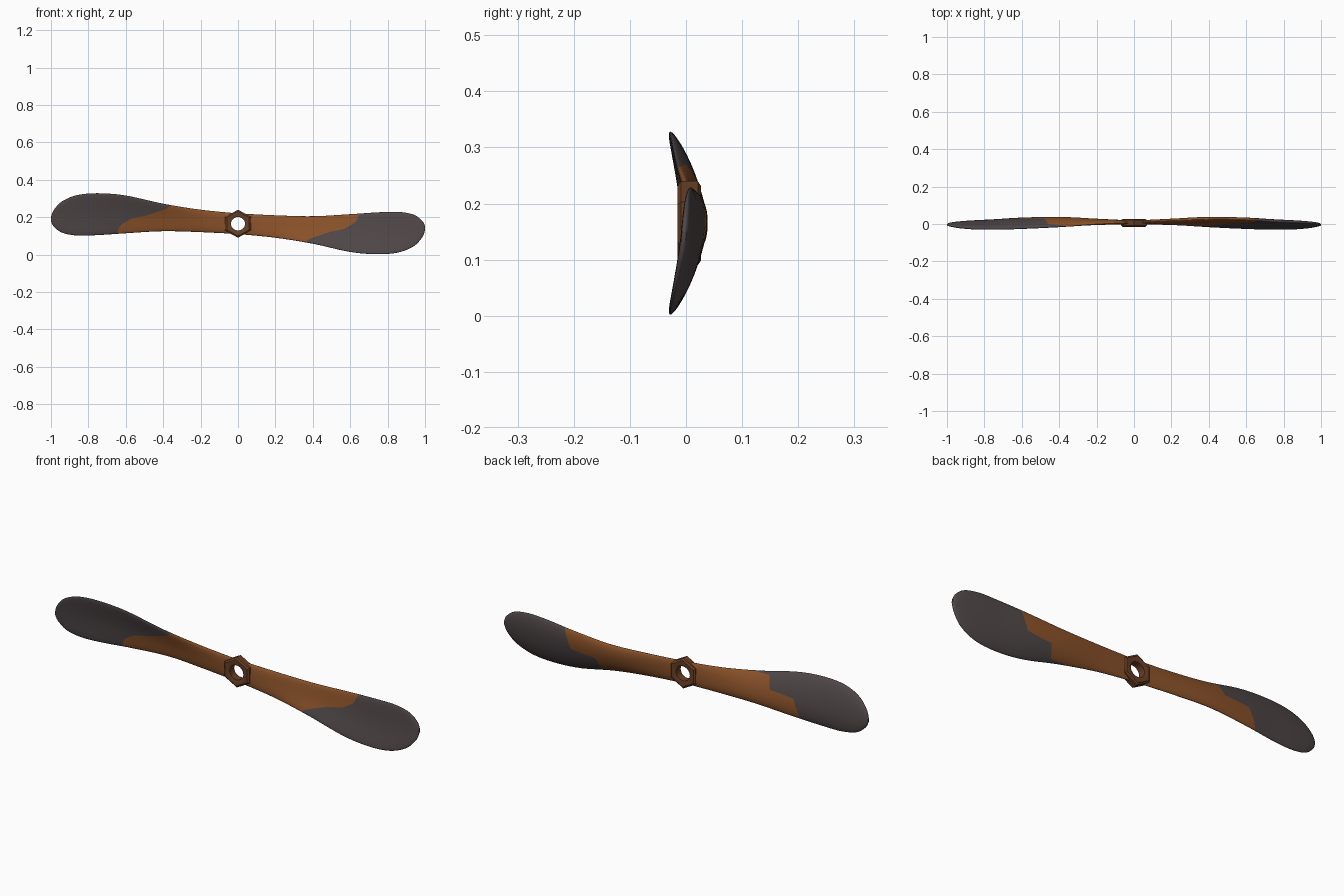
import bpy, bmesh, math
from mathutils import Vector

if "Cube" in bpy.data.objects:
    bpy.data.objects.remove(bpy.data.objects["Cube"])

MID_Z = 0.165


def material(name, rgb):
    m = bpy.data.materials.new(name)
    m.diffuse_color = (*rgb, 1)
    m.use_nodes = True
    m.node_tree.nodes["Principled BSDF"].inputs["Base Color"].default_value = m.diffuse_color
    return m


wood = material("brown wood", (0.26, 0.085, 0.023))
dark = material("dark grey paint", (0.08, 0.063, 0.065))
hub_mat = material("dark brown hub", (0.14, 0.05, 0.018))

# Blade stations: x, bottom z, top z, bottom y, top y, camber, thickness
STATIONS = [
    (0.00, .110, .220, .008, .008, .000, .022),
    (0.20, .090, .210, .000, .018, .004, .026),
    (0.40, .058, .205, -.014, .026, .012, .029),
    (0.60, .014, .216, -.024, .022, .014, .029),
    (0.75, .002, .226, -.028, .012, .014, .028),
    (0.86, .012, .228, -.026, .007, .012, .026),
    (0.94, .045, .213, -.019, .003, .008, .022),
    (0.985, .092, .180, -.010, .000, .003, .016),
    (1.00, .130, .152, -.005, -.003, .000, .008),
]
# Paint edge: (chord fraction from bottom to top, x)
FRONT_EDGE = [(0, .36), (.15, .38), (.32, .43), (.49, .49), (.61, .57), (.79, .63), (1, .65)]
BACK_EDGE = [(0, .36), (.08, .46), (.46, .48), (.54, .61), (1, .65)]


def station(u):
    """Smooth spline through the stations."""
    last = len(STATIONS) - 1
    i = min(int(u), last - 1)
    t = u - i
    p0, p1, p2, p3 = (STATIONS[min(max(k, 0), last)] for k in (i - 1, i, i + 1, i + 2))
    return [0.5 * (2 * b + (c - a) * t + (2 * a - 5 * b + 4 * c - d) * t * t
                   + (3 * b - a - 3 * c + d) * t ** 3)
            for a, b, c, d in zip(p0, p1, p2, p3)]


def lerp(table, s):
    for (s0, v0), (s1, v1) in zip(table, table[1:]):
        if s <= s1:
            return v0 + (v1 - v0) * (s - s0) / (s1 - s0)
    return table[-1][1]


def u_at(x):
    lo, hi = 0.0, len(STATIONS) - 1.0
    for _ in range(30):
        mid = (lo + hi) / 2
        lo, hi = (mid, hi) if station(mid)[0] < x else (lo, mid)
    return lo


def blade_point(u, s, side):
    x, zb, zt, yb, yt, camber, thick = station(u)
    half = thick / 2 * math.sqrt(max(0, 1 - abs(2 * s - 1) ** 2.6))
    y = yb + (yt - yb) * s + camber * 4 * s * (1 - s) + side * half
    return Vector((x, y, zb + (zt - zb) * s))


# Both blades: rows bend to follow the paint edge
N, INNER, OUTER = 28, 18, 28
chord = [(1 - math.cos(math.pi * j / N)) / 2 for j in range(N + 1)]
loop = [(s, -1) for s in chord] + [(s, 1) for s in chord[-2:0:-1]]
edges = [u_at(lerp(FRONT_EDGE if side < 0 else BACK_EDGE, s)) for s, side in loop]
end = len(STATIONS) - 1
bm = bmesh.new()
for turn in (1, -1):
    rows = []
    for r in range(INNER + OUTER + 1):
        row = []
        for (s, side), ub in zip(loop, edges):
            u = ub * r / INNER if r <= INNER else ub + (end - ub) * (r - INNER) / OUTER
            p = blade_point(u, s, side)
            if turn < 0:
                p = Vector((-p.x, p.y, 2 * MID_Z - p.z))
            row.append(bm.verts.new(p))
        rows.append(row)
    for r in range(INNER + OUTER):
        for j in range(len(loop)):
            k = (j + 1) % len(loop)
            f = bm.faces.new((rows[r][j], rows[r][k], rows[r + 1][k], rows[r + 1][j]))
            f.material_index = 0 if r < INNER else 1
            f.smooth = True
    cap = bm.faces.new(rows[-1])
    cap.material_index = 1
    cap.smooth = True
bmesh.ops.remove_doubles(bm, verts=bm.verts, dist=0.00005)
bmesh.ops.recalc_face_normals(bm, faces=bm.faces)


def make_object(name, bm, mats):
    me = bpy.data.meshes.new(name)
    bm.to_mesh(me)
    bm.free()
    for m in mats:
        me.materials.append(m)
    ob = bpy.data.objects.new(name, me)
    bpy.context.collection.objects.link(ob)
    return ob


blades = make_object("propeller_blades", bm, [wood, dark])

# Shaft hole through the blades
bpy.ops.mesh.primitive_cylinder_add(vertices=24, radius=0.045, depth=0.3,
                                    location=(0, 0, MID_Z), rotation=(math.pi / 2, 0, 0))
cutter = bpy.context.object
cutter.name = "hole_cutter"
cutter.hide_render = True
mod = blades.modifiers.new("shaft_hole", 'BOOLEAN')
mod.operation, mod.solver, mod.object = 'DIFFERENCE', 'EXACT', cutter
bpy.context.view_layer.objects.active = blades
bpy.ops.object.modifier_apply(modifier=mod.name)
bpy.data.objects.remove(cutter)

# Six-sided hub with a round bore: (radius, y, is hexagonal)
PROFILE = [(.036, -.012, False), (.052, -.015, True), (.066, -.015, True), (.075, -.009, True),
           (.075, .021, True), (.066, .027, True), (.052, .027, True), (.036, .024, False)]
SEG = 24
bm = bmesh.new()
rings = []
for i in range(SEG):
    a = 2 * math.pi * i / SEG
    off = (a % (math.pi / 3)) - math.pi / 6
    hexa = math.cos(math.pi / 6) / math.cos(off)
    rings.append([bm.verts.new((1.05 * r * (hexa if h else 1) * math.sin(a), y,
                                MID_Z + r * (hexa if h else 1) * math.cos(a)))
                  for r, y, h in PROFILE])
for i in range(SEG):
    a, b = rings[i], rings[(i + 1) % SEG]
    for j in range(len(PROFILE)):
        k = (j + 1) % len(PROFILE)
        bm.faces.new((a[j], a[k], b[k], b[j]))
bmesh.ops.recalc_face_normals(bm, faces=bm.faces)
hub = make_object("hub_nut", bm, [hub_mat])

# Smooth shading with sharp hub edges
for ob in (blades, hub):
    bpy.ops.object.select_all(action='DESELECT')
    ob.select_set(True)
    bpy.context.view_layer.objects.active = ob
    bpy.ops.object.shade_smooth_by_angle(angle=math.radians(25 if ob is hub else 50))
